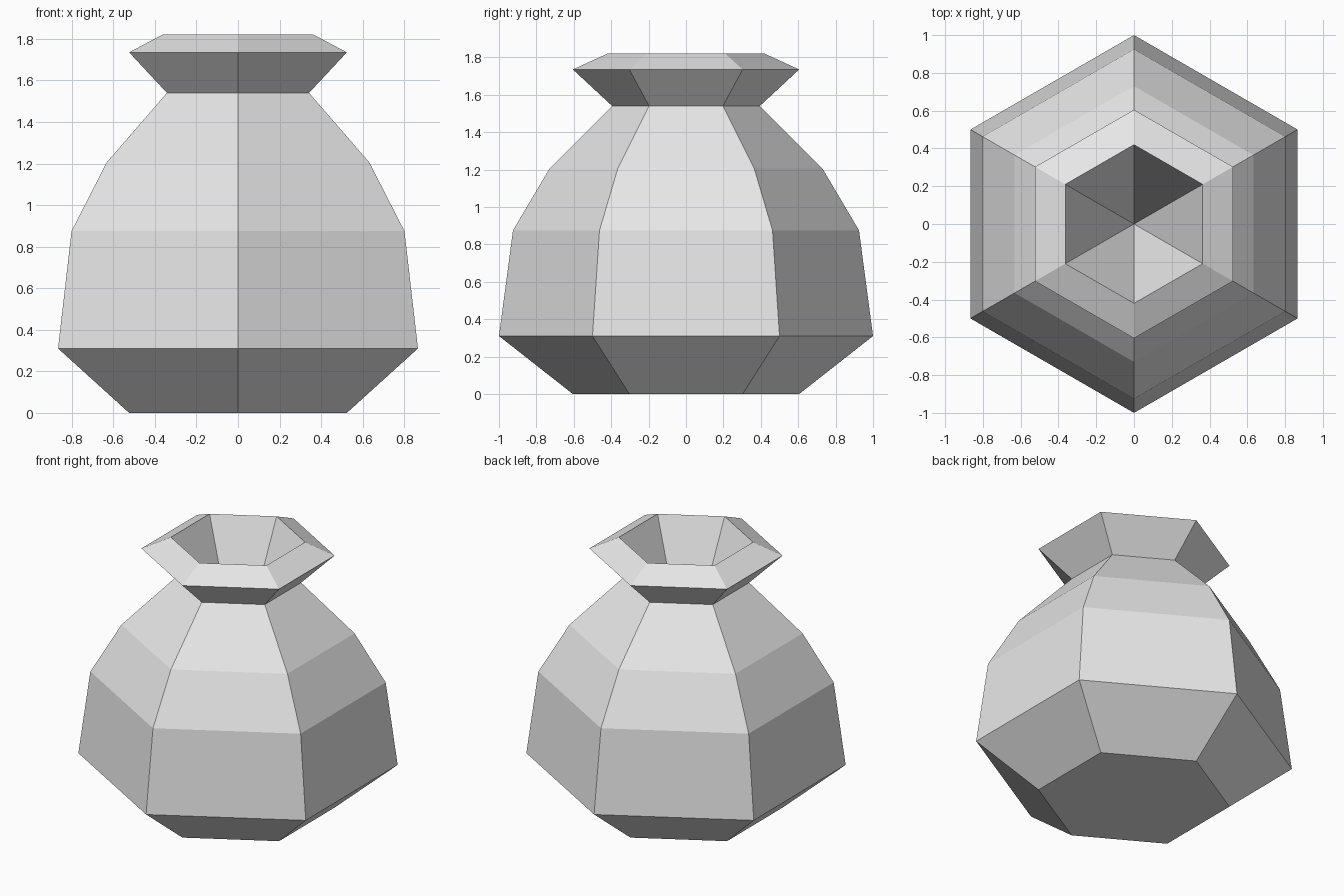
import bpy
import bmesh
from math import sin, cos, tau

cube = bpy.data.objects.get("Cube")
if cube:
    bpy.data.objects.remove(cube)

SIDES = 6
# Radius and height, from the base up over the lip
PROFILE = [(0.605, 0), (1, 0.31), (0.925, 0.875), (0.73, 1.205),
           (0.395, 1.54), (0.605, 1.735), (0.42, 1.82)]
HOLLOW_BOTTOM = 0.94

clay = bpy.data.materials.new("pale grey")
clay.use_nodes = True
grey = (0.8, 0.8, 0.8, 1)
clay.diffuse_color = grey
clay.node_tree.nodes["Principled BSDF"].inputs["Base Color"].default_value = grey

bm = bmesh.new()


def ring(radius, z):
    """Hexagon with its corners pointing along y."""
    return [bm.verts.new((radius * sin(tau * i / SIDES),
                          -radius * cos(tau * i / SIDES), z))
            for i in range(SIDES)]


# Outer wall, neck and lip
rings = [ring(r, z) for r, z in PROFILE]
for low, high in zip(rings, rings[1:]):
    for i in range(SIDES):
        j = (i + 1) % SIDES
        bm.faces.new((low[i], low[j], high[j], high[i]))

# Flat base
bm.faces.new(rings[0][::-1])

# Conical hollow below the lip
tip = bm.verts.new((0, 0, HOLLOW_BOTTOM))
for i in range(SIDES):
    bm.faces.new((rings[-1][i], rings[-1][(i + 1) % SIDES], tip))

bmesh.ops.recalc_face_normals(bm, faces=bm.faces)
mesh = bpy.data.meshes.new("pot")
bm.to_mesh(mesh)
bm.free()
mesh.materials.append(clay)
bpy.context.collection.objects.link(bpy.data.objects.new("pot", mesh))
